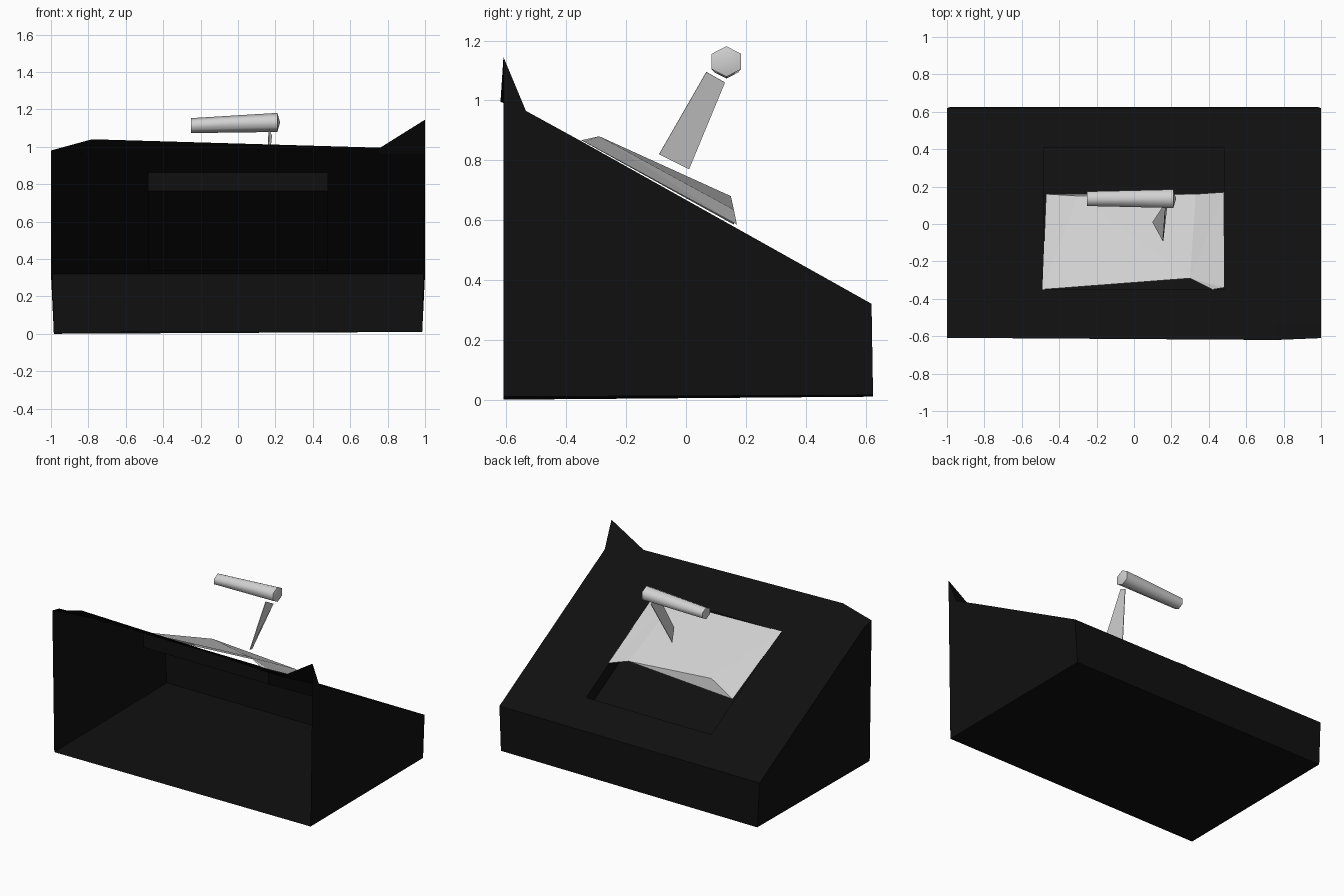
import bpy, bmesh, math
from mathutils import Matrix

cube = bpy.data.objects.get("Cube")
if cube:
    bpy.data.objects.remove(cube, do_unlink=True)


def material(name, rgb):
    m = bpy.data.materials.new(name)
    m.use_nodes = True
    m.diffuse_color = (*rgb, 1)
    bsdf = next(n for n in m.node_tree.nodes if n.type == 'BSDF_PRINCIPLED')
    bsdf.inputs["Base Color"].default_value = (*rgb, 1)
    return m


black = material("black", (0.005, 0.005, 0.005))
grey = material("light grey", (0.64, 0.64, 0.64))


def add(name, bm, mat):
    mesh = bpy.data.meshes.new(name)
    bm.to_mesh(mesh)
    bm.free()
    mesh.materials.append(mat)
    ob = bpy.data.objects.new(name, mesh)
    bpy.context.collection.objects.link(ob)
    return ob


def from_faces(name, points, faces, mat):
    bm = bmesh.new()
    vs = [bm.verts.new(p) for p in points]
    for f in faces:
        bm.faces.new([vs[i] for i in f])
    return add(name, bm, mat)


def slope(y):
    return 0.97 - 0.56 * (y + 0.54)


# Wedge housing: sloping top laid out as rows, open at the front
bm = bmesh.new()
rows = [[(-1, -0.61, 0.98), (-0.78, -0.61, 1.04), (0.76, -0.62, 0.995), (1, -0.61, 1.145)],
        [(x, -0.535, 0.965) for x in (-1, -0.75, 0.75, 1)]]
for y in (-0.35, 0.41, 0.62):
    rows.append([(x, y, slope(y)) for x in (-1, -0.48, 0.48, 1)])
grid = [[bm.verts.new(p) for p in row] for row in rows]
for r in range(4):
    for c in range(3):
        if (r, c) != (2, 1):
            bm.faces.new((grid[r][c], grid[r][c + 1], grid[r + 1][c + 1], grid[r + 1][c]))

# Shallow recess in the middle of the slope
rim = [grid[2][1], grid[2][2], grid[3][2], grid[3][1]]
low = [bm.verts.new((v.co.x, v.co.y, v.co.z - 0.1)) for v in rim]
for i in range(4):
    j = (i + 1) % 4
    bm.faces.new((rim[i], rim[j], low[j], low[i]))
bm.faces.new(low)

# Side walls, back wall and floor
fl, fr, br, bl = [bm.verts.new(p) for p in
                  ((-0.985, -0.61, 0), (0.985, -0.61, 0.01), (0.985, 0.625, 0.015), (-0.985, 0.625, 0.01))]
bm.faces.new([row[0] for row in grid] + [bl, fl])
bm.faces.new([row[3] for row in grid] + [br, fr])
bm.faces.new(grid[4] + [br, bl])
bm.faces.new((fl, fr, br, bl))
bmesh.ops.recalc_face_normals(bm, faces=bm.faces)
add("wedge_housing", bm, black)

# Creased sheet lying over the recess
from_faces("raised_sheet",
           [(-0.49, -0.35, 0.867), (0.3, -0.29, 0.88), (0.42, -0.35, 0.867), (0.48, -0.34, 0.862),
            (0.48, 0.17, 0.585), (0.33, 0.16, 0.635), (-0.3, 0.15, 0.68), (-0.47, 0.16, 0.585)],
           [(0, 1, 6), (0, 6, 7), (1, 5, 6), (1, 2, 3), (1, 3, 4), (1, 4, 5), (5, 7, 6)], grey)

# Flat twisted stem
stem = from_faces("lever_stem",
                  [(0.155, -0.09, 0.82), (0.1, 0.01, 0.77), (0.18, 0.13, 1.06), (0.165, 0.068, 1.095)],
                  [(0, 1, 2, 3)], grey)
thick = stem.modifiers.new("thickness", 'SOLIDIFY')
thick.thickness = 0.004
thick.offset = 0

# Six-sided grip, slightly tapered and tilted, with a shallow pointed cap
bm = bmesh.new()
rings = []
for x, z, r in ((-0.25, 1.113, 0.04), (0.21, 1.13, 0.051)):
    rings.append([bm.verts.new((x, 0.135 + r * math.sin(i * math.tau / 6) * 1.12,
                                z + r * math.cos(i * math.tau / 6))) for i in range(6)])
tip = bm.verts.new((0.225, 0.135, 1.13))
for i in range(6):
    j = (i + 1) % 6
    bm.faces.new((rings[0][i], rings[0][j], rings[1][j], rings[1][i])).smooth = True
    bm.faces.new((rings[1][i], rings[1][j], tip))
bm.faces.new(rings[0])
bmesh.ops.recalc_face_normals(bm, faces=bm.faces)
grip = add("lever_grip", bm, grey)
bpy.ops.object.select_all(action='DESELECT')
grip.select_set(True)
bpy.context.view_layer.objects.active = grip
bpy.ops.object.shade_smooth_by_angle(angle=math.radians(65))
